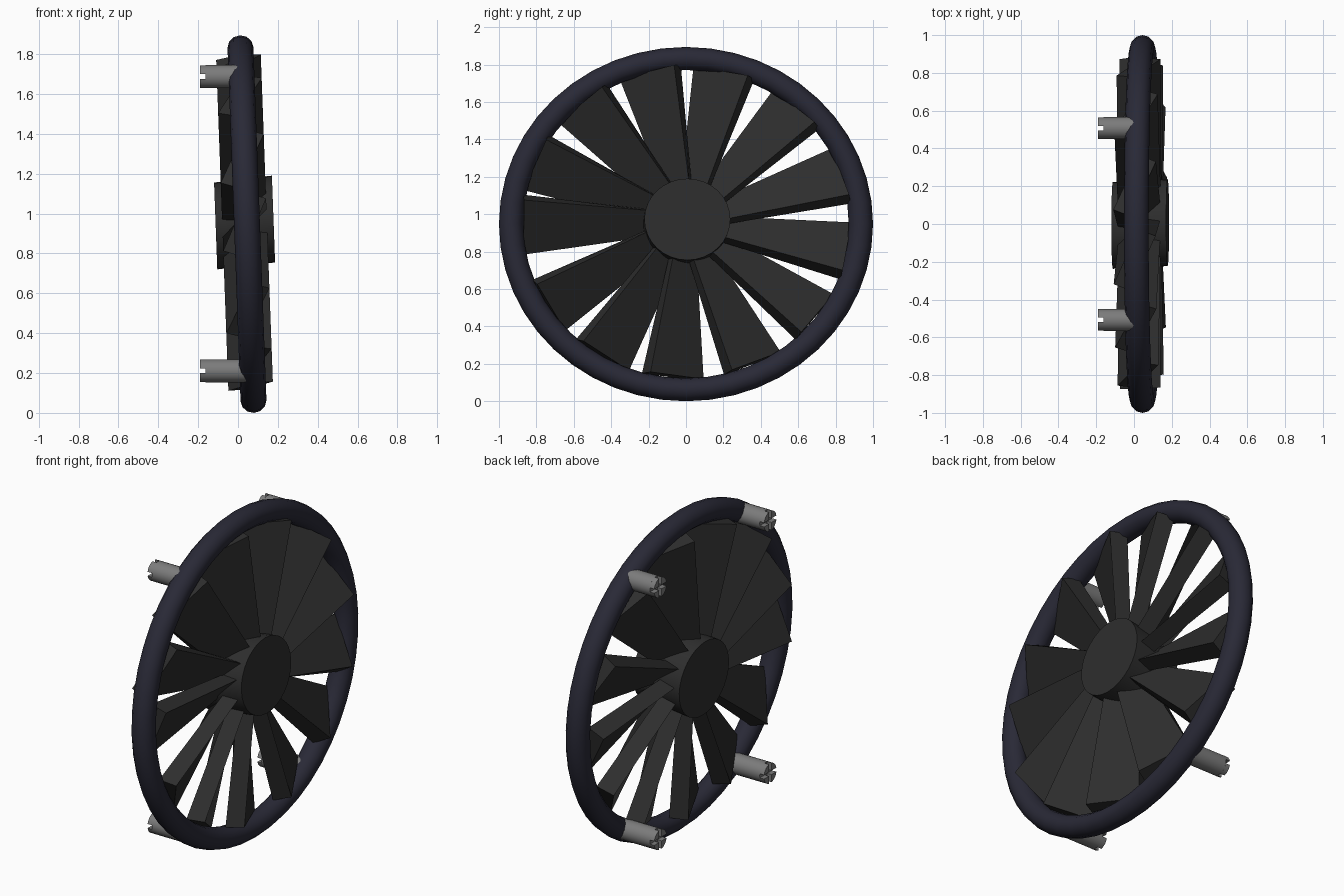
import bpy, bmesh
from math import sin, cos, pi, radians, asin
from mathutils import Vector, Matrix

if "Cube" in bpy.data.objects:
    bpy.data.objects.remove(bpy.data.objects["Cube"])

# slightly squashed and leaning frame shared by ring, hub and blades
def lean(cx, cz, shear_y, shear_z):
    return Matrix(((1, 0, -0.035, cx), (shear_y, 1, 0, 0),
                   (shear_z, 0, 0.947, cz), (0, 0, 0, 1)))

RING_FRAME = lean(0.045, 0.947, 0, 0.037)
FAN_FRAME = lean(0.033, 0.955, 0.05, 0.12)

def material(name, rgb):
    m = bpy.data.materials.new(name)
    m.diffuse_color = (*rgb, 1)
    m.use_nodes = True
    m.node_tree.nodes["Principled BSDF"].inputs["Base Color"].default_value = m.diffuse_color
    return m

DARK = material("dark_grey", (0.027, 0.027, 0.027))
NAVY = material("dark_blue_grey", (0.022, 0.022, 0.037))
STEEL = material("mid_grey", (0.2, 0.2, 0.2))

def finish(name, bm, mat=None, smooth=None):
    bmesh.ops.recalc_face_normals(bm, faces=bm.faces)
    me = bpy.data.meshes.new(name)
    bm.to_mesh(me)
    bm.free()
    ob = bpy.data.objects.new(name, me)
    bpy.context.collection.objects.link(ob)
    if mat:
        me.materials.append(mat)
    if smooth:
        bpy.ops.object.select_all(action='DESELECT')
        ob.select_set(True)
        bpy.context.view_layer.objects.active = ob
        bpy.ops.object.shade_smooth_by_angle(angle=radians(smooth))
    return ob

def prism(bm, outline, x0, x1):
    """Extrude a (y, z) outline along x."""
    a = [bm.verts.new((x0, y, z)) for y, z in outline]
    b = [bm.verts.new((x1, y, z)) for y, z in outline]
    bm.faces.new(a)
    bm.faces.new(b[::-1])
    n = len(a)
    for i in range(n):
        j = (i + 1) % n
        bm.faces.new((a[i], b[i], b[j], a[j]))

def circle(r, n, cy=0, cz=0):
    return [(cy + r * cos(2 * pi * i / n), cz + r * sin(2 * pi * i / n)) for i in range(n)]

# outer ring
bm = bmesh.new()
NU, NV = 48, 12
grid = [[bm.verts.new((0.065 * sin(2 * pi * v / NV),
                       (0.935 + 0.065 * cos(2 * pi * v / NV)) * cos(2 * pi * u / NU),
                       (0.935 + 0.065 * cos(2 * pi * v / NV)) * sin(2 * pi * u / NU)))
         for v in range(NV)] for u in range(NU)]
for u in range(NU):
    for v in range(NV):
        u2, v2 = (u + 1) % NU, (v + 1) % NV
        bm.faces.new((grid[u][v], grid[u2][v], grid[u2][v2], grid[u][v2]))
bm.transform(RING_FRAME)
finish("outer_ring", bm, NAVY, 40)

# hub
bm = bmesh.new()
prism(bm, circle(0.23, 32), -0.145, 0.145)
bm.transform(FAN_FRAME)
finish("hub", bm, DARK, 30)

# thirteen thick pitched blades, slightly unevenly spaced, narrowing at the hub
bm = bmesh.new()
WOBBLE = (2.5, 1, 0, 0, -4, 0, -1, -2.5, -1.5, -1, -1.5, -1, 1)
PITCH, CHORD, THICK = radians(24.5), 0.32, 0.1
for k, w in enumerate(WOBBLE):
    a = radians(74 + w) + 2 * pi * k / len(WOBBLE)
    radial = Vector((0, cos(a), sin(a)))
    tangent = Vector((0, sin(a), -cos(a)))
    ends = []
    for r, width in ((0.16, 0.42), (0.87, 1.0)):
        ring = []
        for i, j in ((1, 1), (1, -1), (-1, -1), (-1, 1)):
            c, t = i * CHORD / 2, j * THICK / 2
            across = (c * cos(PITCH) - t * sin(PITCH)) * width
            depth = c * sin(PITCH) + t * cos(PITCH)
            ring.append(bm.verts.new(radial * r + tangent * across + Vector((depth, 0, 0))))
        ends.append(ring)
    lo, hi = ends
    bm.faces.new(lo)
    bm.faces.new(hi[::-1])
    for i in range(4):
        j = (i + 1) % 4
        bm.faces.new((lo[i], hi[i], hi[j], lo[j]))
bm.transform(FAN_FRAME)
finish("fan_blades", bm, DARK)

# four mounting pegs with cross-slotted ends
R, S = 0.058, 0.012
for vert, cz, x_end in (("upper", 1.687, 0.01), ("lower", 0.211, 0.07)):
    for side, cy in (("left", -0.508), ("right", 0.508)):
        bm = bmesh.new()
        prism(bm, circle(R, 24, cy, cz), -0.162, x_end)
        a0 = asin(S / R)
        for sy in (1, -1):
            for sz in (1, -1):
                pts = [(S, S)] + [(R * cos(a0 + (pi / 2 - 2 * a0) * i / 5),
                                   R * sin(a0 + (pi / 2 - 2 * a0) * i / 5)) for i in range(6)]
                prism(bm, [(cy + sy * y, cz + sz * z) for y, z in pts], -0.19, -0.162)
        finish(f"{vert}_{side}_peg", bm, STEEL, 30)
